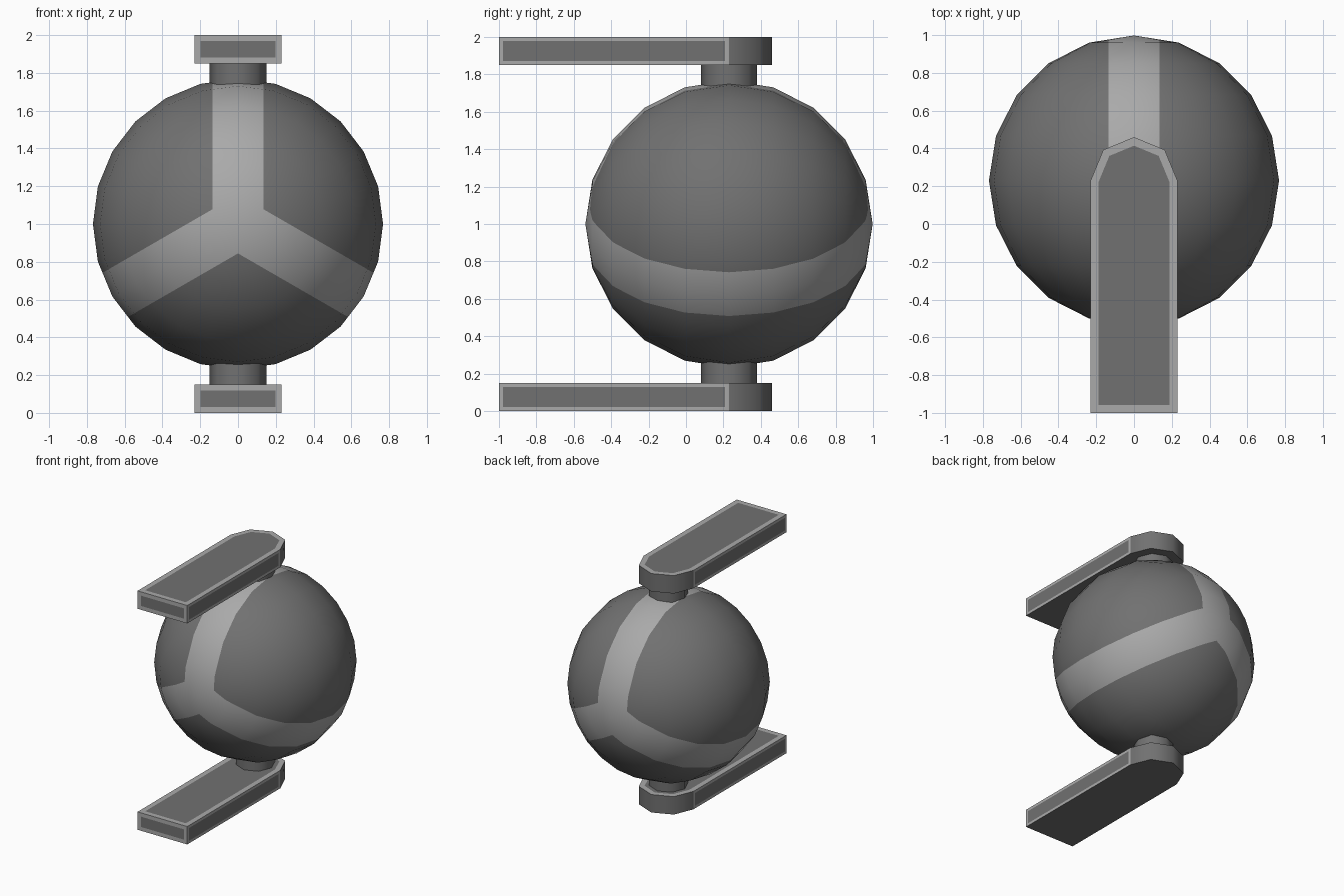
import bpy, bmesh, math
from mathutils import Matrix, Vector

if "Cube" in bpy.data.objects:
    bpy.data.objects.remove(bpy.data.objects["Cube"])

CY = 0.23            # pivot axis position in y
R = 0.768            # ball radius
BAND = 0.135         # half width of the painted bands


def material(name, v):
    m = bpy.data.materials.new(name)
    m.diffuse_color = (v, v, v, 1)
    m.use_nodes = True
    m.node_tree.nodes["Principled BSDF"].inputs["Base Color"].default_value = m.diffuse_color
    return m


dark = material("dark_grey", 0.165)
light = material("light_grey", 0.40)


def finish(bm, name, loc, angle):
    me = bpy.data.meshes.new(name)
    bm.to_mesh(me)
    bm.free()
    me.materials.append(dark)
    me.materials.append(light)
    me.shade_smooth()
    me.set_sharp_from_angle(angle=math.radians(angle))
    ob = bpy.data.objects.new(name, me)
    ob.location = loc
    bpy.context.collection.objects.link(ob)
    return ob


# Ball: poles on the y axis, three bands meeting front and back
bm = bmesh.new()
bmesh.ops.create_uvsphere(bm, u_segments=24, v_segments=10, radius=R)
bmesh.ops.rotate(bm, verts=bm.verts, matrix=Matrix.Rotation(math.pi / 2, 3, 'X'))
arms = []
for deg in (90, 210, 330):
    a = math.radians(deg)
    d = Vector((math.cos(a), 0, math.sin(a)))
    n = Vector((-math.sin(a), 0, math.cos(a)))
    arms.append((d, n))
    for s in (-1, 1):
        bmesh.ops.bisect_plane(bm, geom=bm.verts[:] + bm.edges[:] + bm.faces[:],
                               dist=1e-5, plane_co=n * BAND * s, plane_no=n)
for f in bm.faces:
    c = f.calc_center_median()
    if any(c.dot(d) > 0 and abs(c.dot(n)) < BAND for d, n in arms):
        f.material_index = 1
ball = finish(bm, "ball", (0, CY, 1), 180)
ball.data.normals_split_custom_set_from_vertices(
    [v.co.normalized() for v in ball.data.vertices])


# Arm: flat bar with a rounded rear end and pale edge borders
def add_arm(name, z):
    bm = bmesh.new()
    w, h = 0.23, 0.15
    pts = [(-w, -1), (w, -1)]
    pts += [(w * math.cos(i * math.pi / 4), CY + w * math.sin(i * math.pi / 4))
            for i in range(5)]
    base = bm.faces.new([bm.verts.new((x, y, 0)) for x, y in pts])
    ext = bmesh.ops.extrude_face_region(bm, geom=[base])
    bmesh.ops.translate(bm, vec=(0, 0, h),
                        verts=[e for e in ext["geom"] if isinstance(e, bmesh.types.BMVert)])
    bmesh.ops.recalc_face_normals(bm, faces=bm.faces)
    bm.normal_update()
    groups = (
        (0.042, [f for f in bm.faces if f.normal.z > 0.9]),
        (0.022, [f for f in bm.faces if abs(f.normal.x) > 0.99]),
        (0.032, [f for f in bm.faces if f.normal.y < -0.9]),
    )
    for t, faces in groups:
        rim = bmesh.ops.inset_individual(bm, faces=faces, thickness=t, use_even_offset=True)
        for f in rim["faces"]:
            f.material_index = 1
    finish(bm, name, (0, 0, z), 50)


# Pin: short eight-sided stub joining arm and ball
def add_pin(name, z):
    bm = bmesh.new()
    bmesh.ops.create_cone(bm, cap_ends=True, segments=8, radius1=0.15, radius2=0.15,
                          depth=0.16)
    ang = math.atan2(bm.verts[:][0].co.y, bm.verts[:][0].co.x)
    bmesh.ops.rotate(bm, verts=bm.verts, matrix=Matrix.Rotation(-ang, 3, 'Z'))
    finish(bm, name, (0, CY, z), 50)


add_arm("lower_arm", 0)
add_arm("upper_arm", 1.85)
add_pin("lower_pin", 0.23)
add_pin("upper_pin", 1.77)
